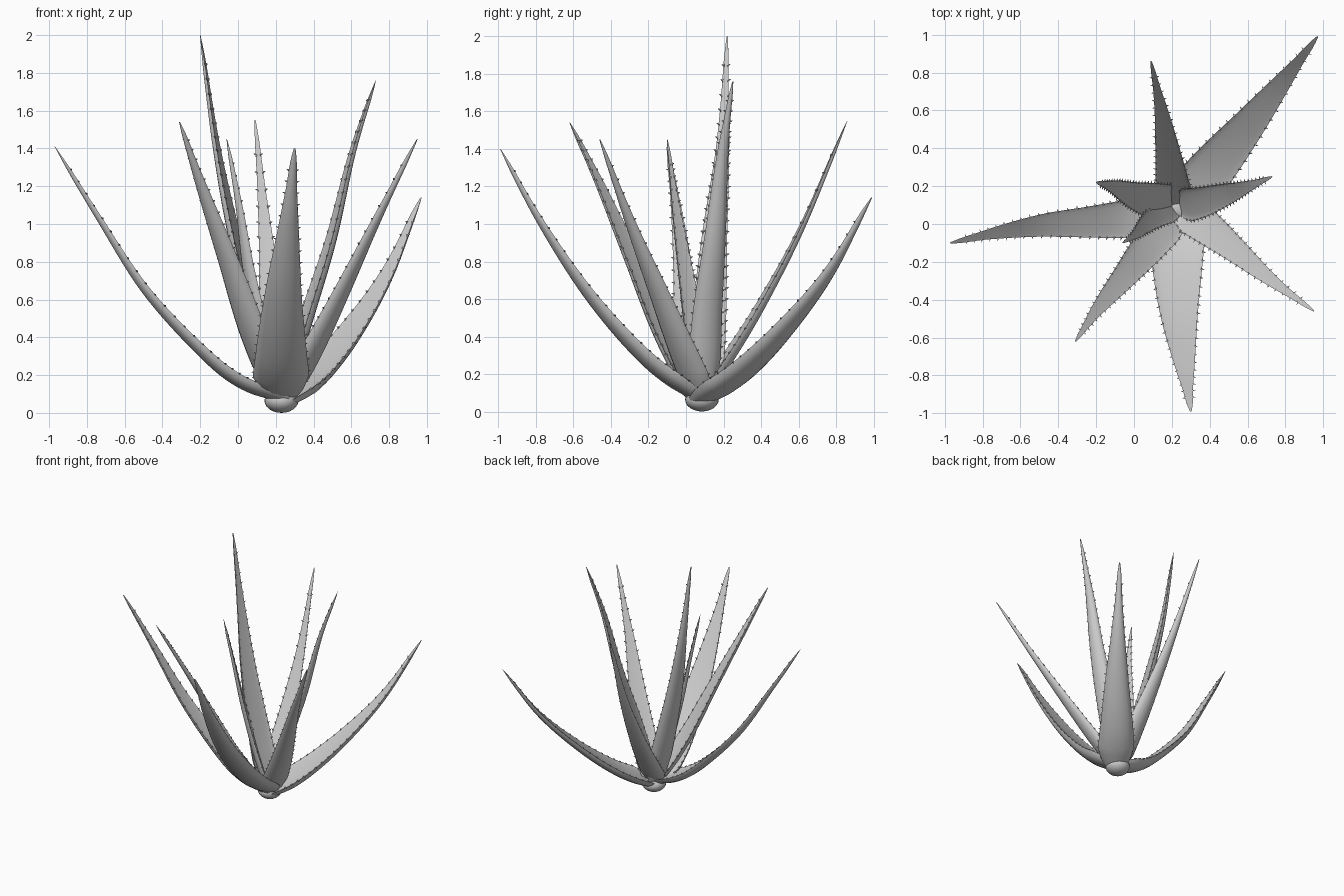
import bpy, bmesh, math
from mathutils import Vector as V

if "Cube" in bpy.data.objects:
    bpy.data.objects.remove(bpy.data.objects["Cube"])

RINGS, ARC = 40, 8
# relative leaf width along its length
PROFILE = [(0, .55), (.06, .85), (.13, 1), (.25, .92), (.38, .8), (.57, .58),
           (.72, .38), (.86, .2), (.96, .11), (1, .03)]


def width_at(t):
    for (a, wa), (b, wb) in zip(PROFILE, PROFILE[1:]):
        if t <= b:
            return wa + (wb - wa) * (t - a) / (b - a)
    return PROFILE[-1][1]


def spline(pts, t):
    # Catmull-Rom curve through the path points
    p = [V(q) for q in pts]
    p = [2 * p[0] - p[1]] + p + [2 * p[-1] - p[-2]]
    n = len(p) - 3
    i = min(int(t * n), n - 1)
    f = t * n - i
    a, b, c, d = p[i:i + 4]
    return 0.5 * (2 * b + (c - a) * f + (2 * a - 5 * b + 4 * c - d) * f * f
                  + (3 * b - a - 3 * c + d) * f ** 3)


def frame(pts, t, side0):
    tan = (spline(pts, min(t + .01, 1)) - spline(pts, max(t - .01, 0))).normalized()
    side = (side0 - tan * side0.dot(tan)).normalized()
    return tan, side, tan.cross(side)


def finish(bm, name):
    bmesh.ops.recalc_face_normals(bm, faces=bm.faces)
    me = bpy.data.meshes.new(name)
    bm.to_mesh(me)
    bm.free()
    ob = bpy.data.objects.new(name, me)
    bpy.context.collection.objects.link(ob)
    for o in bpy.context.selected_objects:
        o.select_set(False)
    ob.select_set(True)
    bpy.context.view_layer.objects.active = ob
    bpy.ops.object.shade_smooth_by_angle(angle=math.radians(50))
    return ob


def leaf(name, width, pts):
    bm = bmesh.new()
    lean = V(pts[-1]) - V(pts[0])
    side0 = V((0, 0, 1)).cross(lean).normalized()
    # channelled blade: convex back, hollow inner face
    rings = []
    for k in range(RINGS + 1):
        t = k / RINGS
        tan, side, nor = frame(pts, t, side0)
        w = width * width_at(t)
        back = .24 * w + .012 * min(1, (1 - t) * 12)
        hollow = .07 * w * (1 - t)
        c = spline(pts, t) + nor * (back * .5)
        ring = []
        for j in range(2 * ARC):
            a = math.pi * j / ARC
            depth = -back if j < ARC else hollow
            ring.append(bm.verts.new(c + side * (math.cos(a) * w / 2)
                                     + nor * (depth * math.sin(a))))
        rings.append(ring)
    m = 2 * ARC
    for r, s in zip(rings, rings[1:]):
        for j in range(m):
            bm.faces.new((r[j], r[(j + 1) % m], s[(j + 1) % m], s[j]))
    bm.faces.new(rings[0])
    bm.faces.new(rings[-1])
    # small teeth along both edges
    count = int(lean.length / .065)
    for i in range(2, count - 1):
        t = i / count
        tan, side, nor = frame(pts, t, side0)
        w = width * width_at(t)
        c = spline(pts, t) + nor * (.12 * w + .006)
        for s in (-1, 1):
            e = c + side * (s * (w / 2 - .005))
            base = [bm.verts.new(e + tan * (.009 * math.cos(q)) + nor * (.006 * math.sin(q)))
                    for q in (0, math.pi / 2, math.pi, 3 * math.pi / 2)]
            tip = bm.verts.new(e + side * (s * .018) + tan * .008)
            bm.faces.new(base)
            for q in range(4):
                bm.faces.new((base[q], base[(q + 1) % 4], tip))
    return finish(bm, name)


# outer leaves
leaf("leaf_left", .22, [(.26, .06, .07), (0, .03, .17), (-.22, .01, .35), (-.5, -.01, .66),
                        (-.75, -.05, 1.05), (-.97, -.1, 1.41)])
leaf("leaf_front", .30, [(.23, .08, .07), (.23, -.2, .27), (.24, -.5, .6),
                         (.27, -.77, 1.0), (.30, -.99, 1.40)])
leaf("leaf_back_right", .27, [(.24, .07, .05), (.42, .30, .2), (.61, .53, .43),
                              (.80, .77, .74), (.97, .99, 1.14)])
leaf("leaf_back", .20, [(.22, .09, .08), (.20, .22, .27), (.175, .40, .56),
                        (.14, .62, .98), (.09, .86, 1.55)])
leaf("leaf_front_left", .20, [(.22, .05, .07), (.07, -.13, .42), (-.06, -.29, .8),
                              (-.2, -.46, 1.2), (-.31, -.62, 1.54)])
leaf("leaf_front_right", .20, [(.25, .08, .06), (.40, -.03, .32), (.55, -.15, .62),
                               (.73, -.30, 1.0), (.95, -.46, 1.45)])
# inner upright leaves
leaf("leaf_tall", .21, [(.20, .10, .08), (.08, .13, .5), (-.03, .16, .95),
                        (-.12, .2, 1.42), (-.2, .22, 2.0)])
leaf("leaf_inner_right", .18, [(.24, .1, .08), (.37, .12, .5), (.50, .16, .92),
                               (.61, .2, 1.38), (.73, .25, 1.76)])
leaf("leaf_inner_left", .14, [(.21, .08, .08), (.12, .04, .4), (.05, -.01, .75),
                              (0, -.06, 1.1), (-.06, -.10, 1.45)])

# rounded root stub
bm = bmesh.new()
bmesh.ops.create_uvsphere(bm, u_segments=24, v_segments=12, radius=1)
for v in bm.verts:
    v.co = V((.23 + v.co.x * .09, .085 + v.co.y * .09, .065 + v.co.z * .065))
finish(bm, "root_stub")
